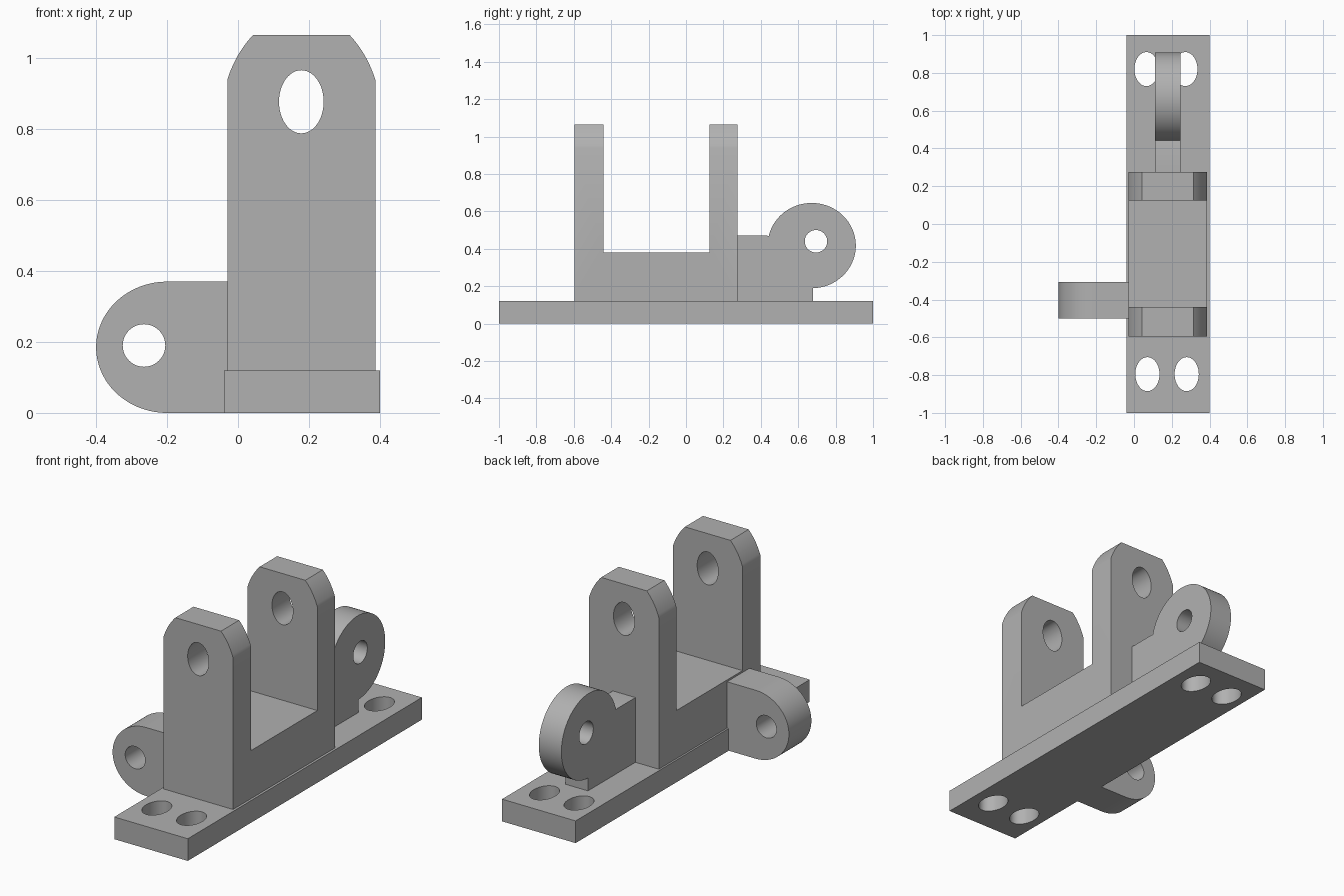
import bpy, bmesh
from math import cos, sin, radians

cube = bpy.data.objects.get("Cube")
if cube:
    bpy.data.objects.remove(cube, do_unlink=True)

grey = bpy.data.materials.new("light grey")
grey.use_nodes = True
COLOUR = (0.44, 0.44, 0.44, 1)
grey.diffuse_color = COLOUR
grey.node_tree.nodes["Principled BSDF"].inputs["Base Color"].default_value = COLOUR

# Maps a profile point (u, v) at depth w into space for each extrusion axis
PLACE = {
    "X": lambda u, v, w: (w, u, v),
    "Y": lambda u, v, w: (u, w, v),
    "Z": lambda u, v, w: (u, v, w),
}


def arc(cu, cv, ru, rv, start=0, end=360, steps=48):
    """Points on an elliptical arc, angles in degrees; full turns are not closed."""
    count = steps if end - start == 360 else steps + 1
    angles = [radians(start + (end - start) * i / steps) for i in range(count)]
    return [(cu + ru * cos(a), cv + rv * sin(a)) for a in angles]


def bezier(a, b, c, steps=10):
    """Quadratic curve from a to c, pulled towards b."""
    ts = [i / steps for i in range(steps + 1)]
    return [tuple((1 - t) ** 2 * p + 2 * t * (1 - t) * q + t * t * r
                  for p, q, r in zip(a, b, c)) for t in ts]


def plate(name, axis, outline, w0, w1, holes=()):
    """Extrude an outline with holes from depth w0 to w1 along an axis."""
    bm = bmesh.new()
    edges = []
    for loop in (outline, *holes):
        vs = [bm.verts.new(PLACE[axis](u, v, w0)) for u, v in loop]
        edges += [bm.edges.new((vs[i - 1], vs[i])) for i in range(len(vs))]
    bmesh.ops.triangle_fill(bm, edges=edges, use_beauty=True, use_dissolve=False)
    grown = bmesh.ops.extrude_face_region(bm, geom=bm.faces[:], use_keep_orig=True)
    verts = [g for g in grown["geom"] if isinstance(g, bmesh.types.BMVert)]
    bmesh.ops.translate(bm, verts=verts, vec=PLACE[axis](0, 0, w1 - w0))
    bmesh.ops.recalc_face_normals(bm, faces=bm.faces[:])
    mesh = bpy.data.meshes.new(name)
    bm.to_mesh(mesh)
    bm.free()
    mesh.materials.append(grey)
    obj = bpy.data.objects.new(name, mesh)
    bpy.context.collection.objects.link(obj)
    return obj


def smooth(obj):
    bpy.ops.object.select_all(action="DESELECT")
    obj.select_set(True)
    bpy.context.view_layer.objects.active = obj
    bpy.ops.object.shade_smooth_by_angle(angle=radians(25))


# Base plate with four oval mounting holes
mounts = [arc(x, y, 0.064, 0.09) for x, y in
          ((0.071, -0.795), (0.279, -0.795), (0.066, 0.82), (0.272, 0.82))]
base = plate("base_plate", "Z", [(-0.04, -1), (0.4, -1), (0.4, 1), (-0.04, 1)],
             0, 0.12, mounts)

# Fork body: U-shaped side profile, trimmed by the front profile with its pin hole
fork = plate("fork_body", "X",
             [(-0.595, 0.12), (0.275, 0.12), (0.275, 1.065), (0.125, 1.065),
              (0.125, 0.38), (-0.44, 0.38), (-0.44, 1.065), (-0.595, 1.065)],
             -0.03, 0.387)
MID = 0.1785
shoulder = bezier((0.387, 0.94), (0.364, 1.012), (0.315, 1.065))
mirrored = [(2 * MID - x, z) for x, z in reversed(shoulder)]
front = [(-0.03, 0), (0.387, 0)] + shoulder + mirrored
trim = plate("fork_trim", "Y", front, -0.8, 0.5, [arc(MID, 0.877, 0.063, 0.089)])
trim.hide_render = True
cut = fork.modifiers.new("trim", "BOOLEAN")
cut.operation = "INTERSECT"
cut.solver = "EXACT"
cut.object = trim
bpy.context.view_layer.objects.active = fork
bpy.ops.object.modifier_apply(modifier=cut.name)
bpy.data.objects.remove(trim, do_unlink=True)

# Rear lug: neck and foot running into a round eye
eye = arc(0.672, 0.417, 0.236, 0.228, -88, 167)
rear = plate("rear_lug", "X",
             [(0.275, 0.12), (0.68, 0.12)] + eye + [(0.435, 0.47), (0.275, 0.47)],
             0.11, 0.245, [arc(0.695, 0.44, 0.06, 0.06)])

# Side lug with a half-round end
side = plate("side_lug", "Y",
             [(-0.03, 0), (-0.03, 0.37)] + arc(-0.2, 0.185, 0.2, 0.185, 90, 270),
             -0.5, -0.308, [arc(-0.265, 0.19, 0.06, 0.06)])

for part in (base, fork, rear, side):
    smooth(part)
